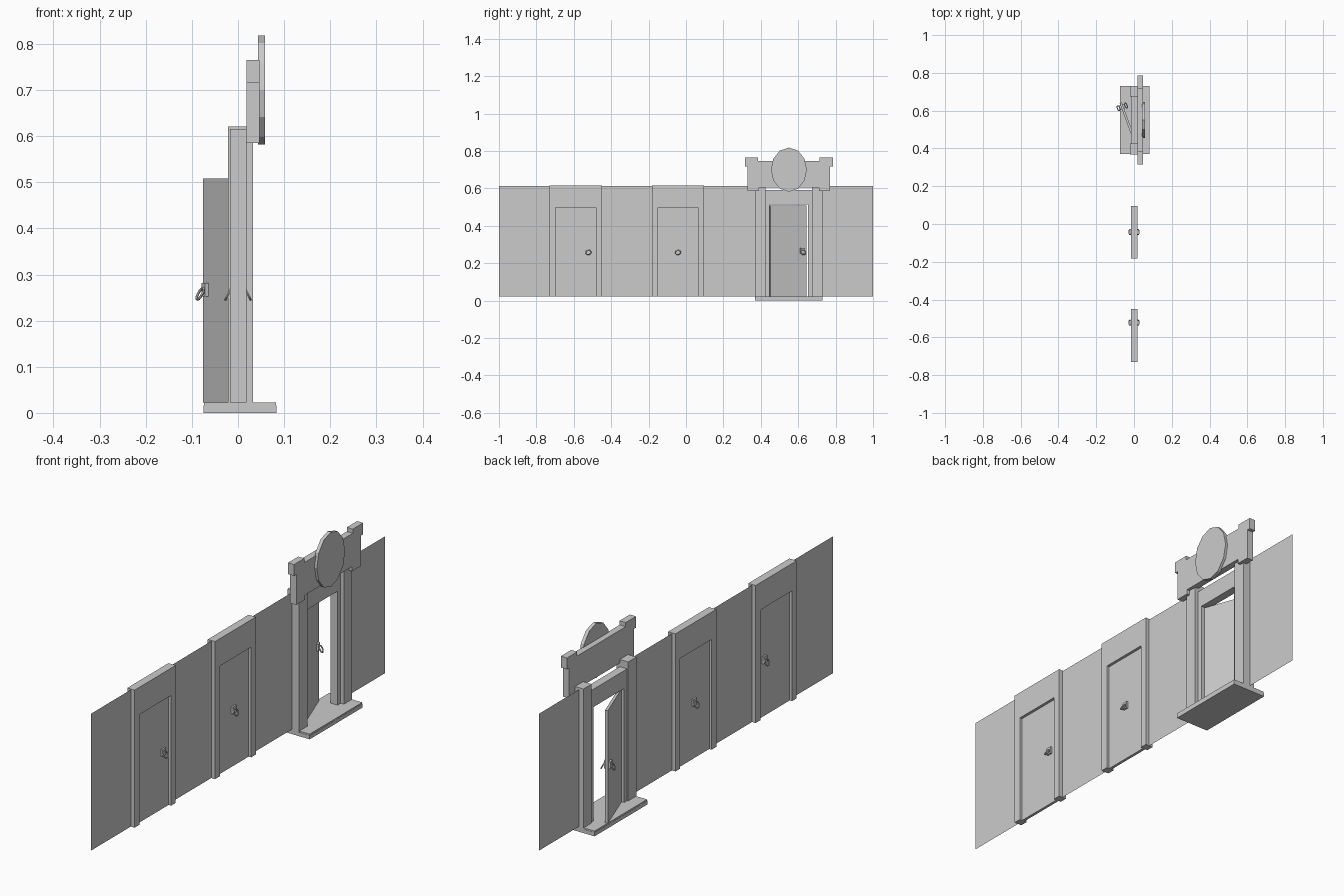
import bpy, bmesh
from math import radians, sin, cos, pi
from mathutils import Matrix, Vector

if "Cube" in bpy.data.objects:
    bpy.data.objects.remove(bpy.data.objects["Cube"])

Z0, FLOOR_TOP = 0.022, 0.615


def make(name, bm, matrix=None):
    bmesh.ops.recalc_face_normals(bm, faces=bm.faces)
    mesh = bpy.data.meshes.new(name)
    bm.to_mesh(mesh)
    bm.free()
    ob = bpy.data.objects.new(name, mesh)
    bpy.context.collection.objects.link(ob)
    if matrix:
        ob.matrix_world = matrix
    return ob


def prism(name, pts, x0, x1, matrix=None):
    """Extrude a (y, z) outline from x0 to x1."""
    bm = bmesh.new()
    face = bm.faces.new([bm.verts.new((x0, y, z)) for y, z in pts])
    if x1 > x0:
        ext = bmesh.ops.extrude_face_region(bm, geom=[face])
        verts = [g for g in ext["geom"] if isinstance(g, bmesh.types.BMVert)]
        bmesh.ops.translate(bm, verts=verts, vec=(x1 - x0, 0, 0))
    return make(name, bm, matrix)


def box(name, x0, x1, y0, y1, z0, z1, matrix=None):
    return prism(name, [(y0, z0), (y1, z0), (y1, z1), (y0, z1)], x0, x1, matrix)


def frame(name, y0, y1, post, opening_top, top):
    # Upside-down U around the doorway
    a, b = y0 + post, y1 - post
    prism(name, [(y0, Z0), (a, Z0), (a, opening_top), (b, opening_top),
                 (b, Z0), (y1, Z0), (y1, top), (y0, top)], -0.017, 0.018)


def ring(name, matrix):
    bpy.ops.mesh.primitive_torus_add(major_radius=0.014, minor_radius=0.0028,
                                     major_segments=12, minor_segments=6)
    ob = bpy.context.object
    ob.name = ob.data.name = name
    ob.matrix_world = matrix


def handles(name, base, y):
    # Plate and tilted pull ring on both faces of a door
    for label, turn in (("outer", 0), ("inner", pi)):
        side = base @ Matrix.Translation((0, y, 0.264)) @ Matrix.Rotation(turn, 4, 'Z')
        box(f"{name}_{label}_plate", 0.005, 0.014, -0.012, 0.012, -0.012, 0.018, side)
        ring(f"{name}_{label}_ring", side @ Matrix.Translation((0.021, 0, -0.006))
             @ Matrix.Rotation(radians(-27), 4, 'Y') @ Matrix.Rotation(pi / 2, 4, 'Y'))


I = Matrix.Identity(4)

# Thin wall panels between the doorways
for i, (a, b) in enumerate([(-1, -0.73), (-0.45, -0.182), (0.096, 0.39), (0.71, 1)]):
    box(f"wall_panel_{i + 1}", 0, 0, a, b, Z0, 0.612)

# Two closed doors in plain frames
for i, (y0, y1, handle_y) in enumerate([(-0.73, -0.45, -0.522), (-0.182, 0.096, -0.043)]):
    frame(f"door_frame_{i + 1}", y0, y1, 0.032, 0.497, FLOOR_TOP)
    box(f"closed_door_{i + 1}", -0.006, 0.006, y0 + 0.032, y1 - 0.032, Z0, 0.497)
    handles(f"closed_door_{i + 1}", I, handle_y)

# Entrance: inner frame, pillars and doorstep
frame("entrance_frame", 0.424, 0.675, 0.022, 0.513, 0.59)
for name, y0 in (("left_pillar", 0.369), ("right_pillar", 0.674)):
    box(name, -0.022, 0.033, y0, y0 + 0.056, 0.016, 0.621)
box("doorstep", -0.075, 0.083, 0.37, 0.73, 0, 0.016)
box("doorstep_top", -0.074, 0.082, 0.371, 0.729, 0.016, Z0)

# Open door swung towards the back of the wall
hinge = Matrix.Translation((0, 0.449, 0)) @ Matrix.Rotation(radians(20), 4, 'Z')
box("open_door", -0.006, 0.006, 0, 0.205, Z0, 0.508, hinge)
handles("open_door", hinge, 0.182)

# Signboard with mirrored ears and feet
half = [(0.16, 0.605), (0.16, 0.585), (0.22, 0.585), (0.22, 0.716), (0.235, 0.716),
        (0.235, 0.765), (0.165, 0.765), (0.165, 0.747)]
outline = [(0.55 + y, z) for y, z in half] + [(0.55 - y, z) for y, z in reversed(half)]
prism("signboard", outline, 0.018, 0.047)

# Blank oval plaque
oval = [(0.55 + 0.096 * sin(k * pi / 6), 0.7 + 0.118 * cos(k * pi / 6)) for k in range(12)]
prism("oval_plaque", oval, 0.043, 0.058)
